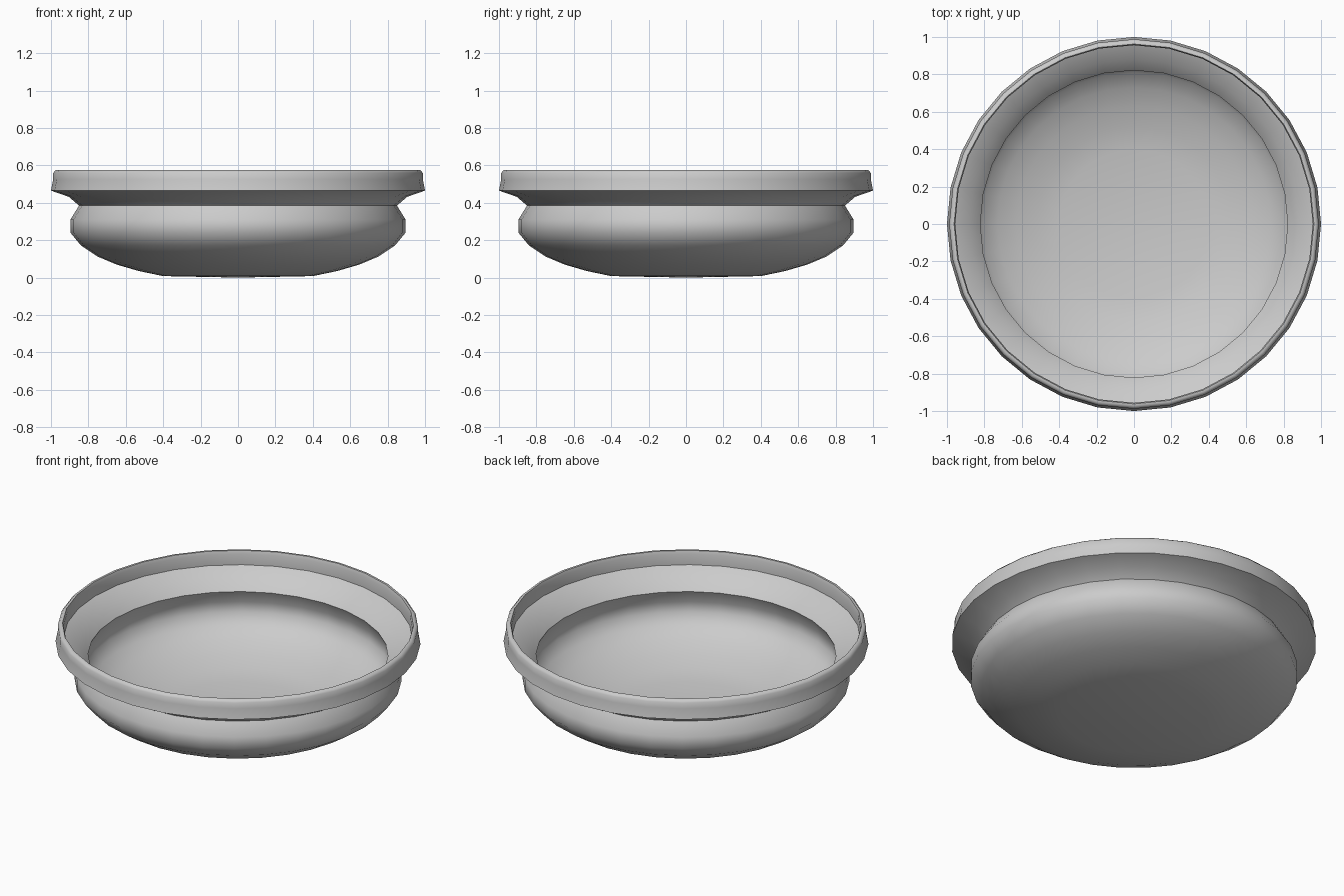
import bpy, bmesh, math
from mathutils import Matrix

cube = bpy.data.objects.get("Cube")
if cube:
    bpy.data.objects.remove(cube, do_unlink=True)

# Single grey finish
grey = bpy.data.materials.new("light grey")
grey.use_nodes = True
colour = (0.6, 0.6, 0.6, 1)
grey.diffuse_color = colour
grey.node_tree.nodes["Principled BSDF"].inputs["Base Color"].default_value = colour

# Wall section: radius and height, from base centre out, over the rim and back inside
outer = [(0, 0), (0.4, 0.008), (0.53, 0.035), (0.65, 0.07), (0.75, 0.112), (0.84, 0.172),
         (0.896, 0.24), (0.896, 0.31), (0.85, 0.385), (0.905, 0.432), (1.0, 0.465)]
rim = [(0.988, 0.525), (0.988, 0.56), (0.975, 0.574), (0.962, 0.574), (0.956, 0.555)]
inner = [(0.956, 0.49), (0.88, 0.452), (0.822, 0.39), (0.86, 0.312), (0.86, 0.25),
         (0.81, 0.19), (0.73, 0.14), (0.63, 0.1), (0.52, 0.067), (0.4, 0.042), (0, 0.034)]


def lathe(name, profile, material, segments=32):
    bm = bmesh.new()
    verts = [bm.verts.new((r, 0, z)) for r, z in profile]
    edges = [bm.edges.new(pair) for pair in zip(verts, verts[1:])]
    bmesh.ops.spin(bm, geom=verts + edges, cent=(0, 0, 0), axis=(0, 0, 1),
                   angle=math.tau, steps=segments, use_duplicate=False)
    bmesh.ops.remove_doubles(bm, verts=bm.verts[:], dist=0.0005)
    bmesh.ops.recalc_face_normals(bm, faces=bm.faces[:])
    mesh = bpy.data.meshes.new(name)
    bm.to_mesh(mesh)
    bm.free()
    mesh.materials.append(material)
    obj = bpy.data.objects.new(name, mesh)
    bpy.context.collection.objects.link(obj)
    return obj


# Round dish with a pinched neck and flared rim
dish = lathe("dish", outer + rim + inner, grey)
bpy.ops.object.select_all(action="DESELECT")
dish.select_set(True)
bpy.context.view_layer.objects.active = dish
bpy.ops.object.shade_smooth_by_angle(angle=math.radians(60))
